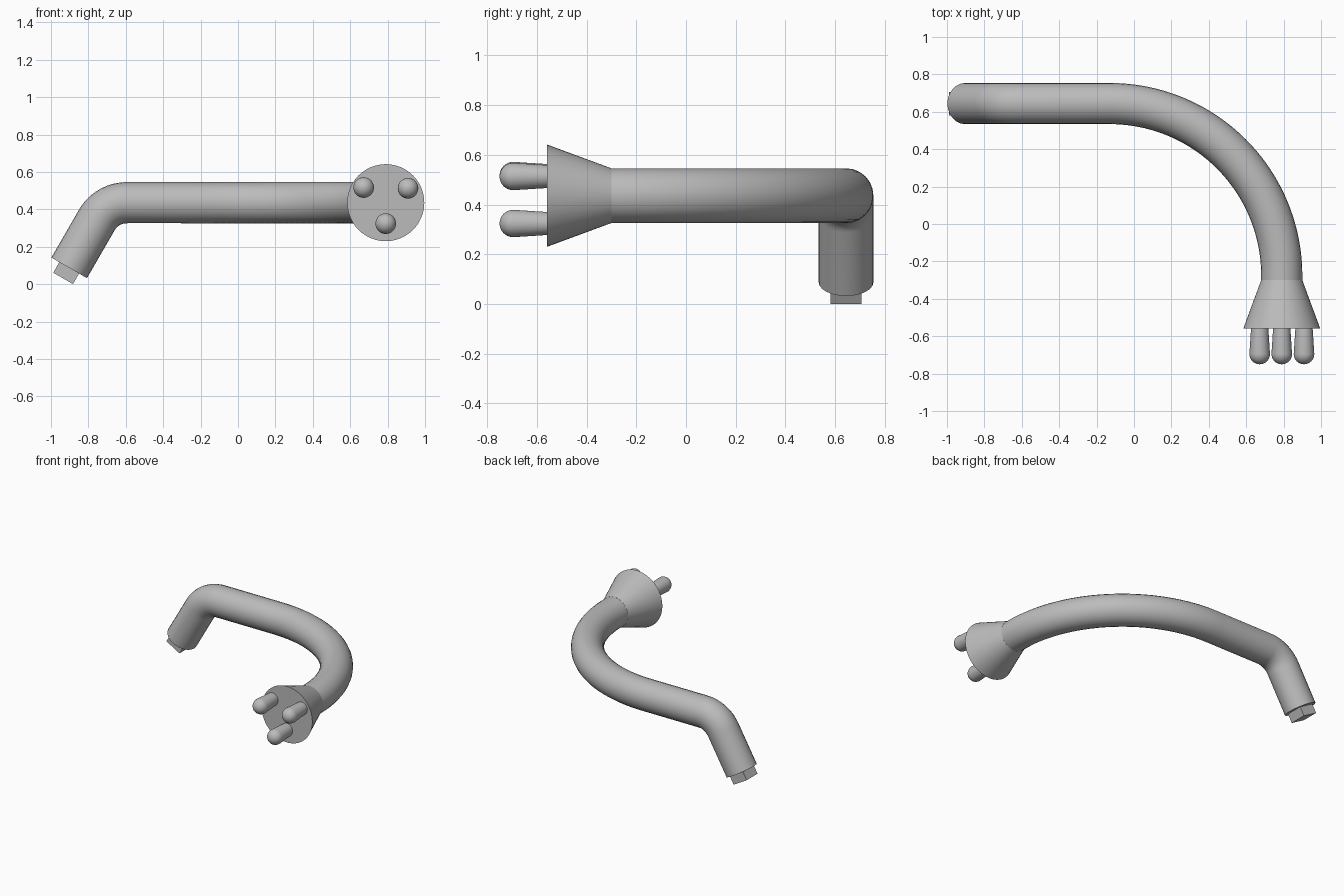
import bpy, bmesh
from math import sin, cos, pi, radians
from mathutils import Vector

cube = bpy.data.objects.get("Cube")
if cube:
    bpy.data.objects.remove(cube, do_unlink=True)

grey = bpy.data.materials.new("plain grey")
grey.use_nodes = True
colour = (0.5, 0.5, 0.5, 1)
grey.diffuse_color = colour
grey.node_tree.nodes["Principled BSDF"].inputs["Base Color"].default_value = colour

AXIS_Y, AXIS_Z, HEAD_X = 0.644, 0.436, 0.79
TUBE_R = 0.11


def finish(obj):
    """Apply the material and smooth the rounded surfaces."""
    bpy.ops.object.select_all(action='DESELECT')
    obj.select_set(True)
    bpy.context.view_layer.objects.active = obj
    if obj.type == 'CURVE':
        bpy.ops.object.convert(target='MESH')
        obj = bpy.context.object
    obj.data.materials.clear()
    obj.data.materials.append(grey)
    bpy.ops.object.shade_smooth_by_angle(angle=radians(35))


def lathe(name, profile, origin, direction, sides=48):
    """Revolve (radius, distance) points around an axis."""
    rot = Vector(direction).to_track_quat('Z', 'Y')
    bm = bmesh.new()
    rings = []
    for r, d in profile:
        rings.append([bm.verts.new(rot @ Vector((r * cos(2 * pi * i / sides),
                                                 r * sin(2 * pi * i / sides), d)))
                      for i in range(sides)])
    for a, b in zip(rings, rings[1:]):
        for i in range(sides):
            j = (i + 1) % sides
            bm.faces.new((a[i], a[j], b[j], b[i]))
    bm.faces.new(rings[0][::-1])
    bm.faces.new(rings[-1])
    bmesh.ops.recalc_face_normals(bm, faces=bm.faces)
    mesh = bpy.data.meshes.new(name)
    bm.to_mesh(mesh)
    bm.free()
    obj = bpy.data.objects.new(name, mesh)
    obj.location = origin
    bpy.context.collection.objects.link(obj)
    finish(obj)


# Bent pipe: lower leg, tight elbow, straight run, wide sweep to the front
leg_dir = Vector((-0.5, 0, -cos(radians(30))))
ELBOW_R, SWEEP_R = 0.186, 0.92
elbow = Vector((-0.594, AXIS_Y, AXIS_Z - ELBOW_R))
sweep = Vector((HEAD_X - SWEEP_R, AXIS_Y - SWEEP_R, AXIS_Z))
path = []
for i in range(13):
    a = radians(60 * (1 - i / 12))
    path.append(elbow + ELBOW_R * Vector((-sin(a), 0, cos(a))))
leg_end = path[0] + leg_dir * 0.295
path.insert(0, leg_end)
for i in range(41):
    a = radians(90 * i / 40)
    path.append(sweep + SWEEP_R * Vector((sin(a), cos(a), 0)))
path.append(Vector((HEAD_X, -0.31, AXIS_Z)))

curve = bpy.data.curves.new("pipe", 'CURVE')
curve.dimensions = '3D'
curve.bevel_depth = TUBE_R
curve.bevel_resolution = 10
curve.use_fill_caps = True
spline = curve.splines.new('POLY')
spline.points.add(len(path) - 1)
for point, p in zip(spline.points, path):
    point.co = (*p, 1)
pipe = bpy.data.objects.new("pipe", curve)
bpy.context.collection.objects.link(pipe)
finish(pipe)

# Square peg on the end of the leg
bpy.ops.mesh.primitive_cube_add(size=1, location=leg_end + leg_dir * 0.022,
                                rotation=(0, radians(30), 0))
peg = bpy.context.object
peg.name = "square_peg"
peg.scale = (0.122, 0.126, 0.086)
finish(peg)

# Flared head
lathe("flared_head", [(TUBE_R, 0), (0.206, 0.26)], (HEAD_X, -0.30, AXIS_Z), (0, -1, 0))

# Three round-tipped prongs, slightly thicker toward the tip
TIP_R = 0.055
profile = [(0.045, 0)]
for i in range(11):
    a = radians(88 * i / 10)
    profile.append((TIP_R * cos(a), 0.155 + TIP_R * sin(a)))
for name, x, z in (("right_prong", -0.118, 0.081), ("left_prong", 0.119, 0.077),
                   ("lower_prong", 0, -0.112)):
    lathe(name, profile, (HEAD_X + x, -0.54, AXIS_Z + z), (0, -1, 0), 32)
